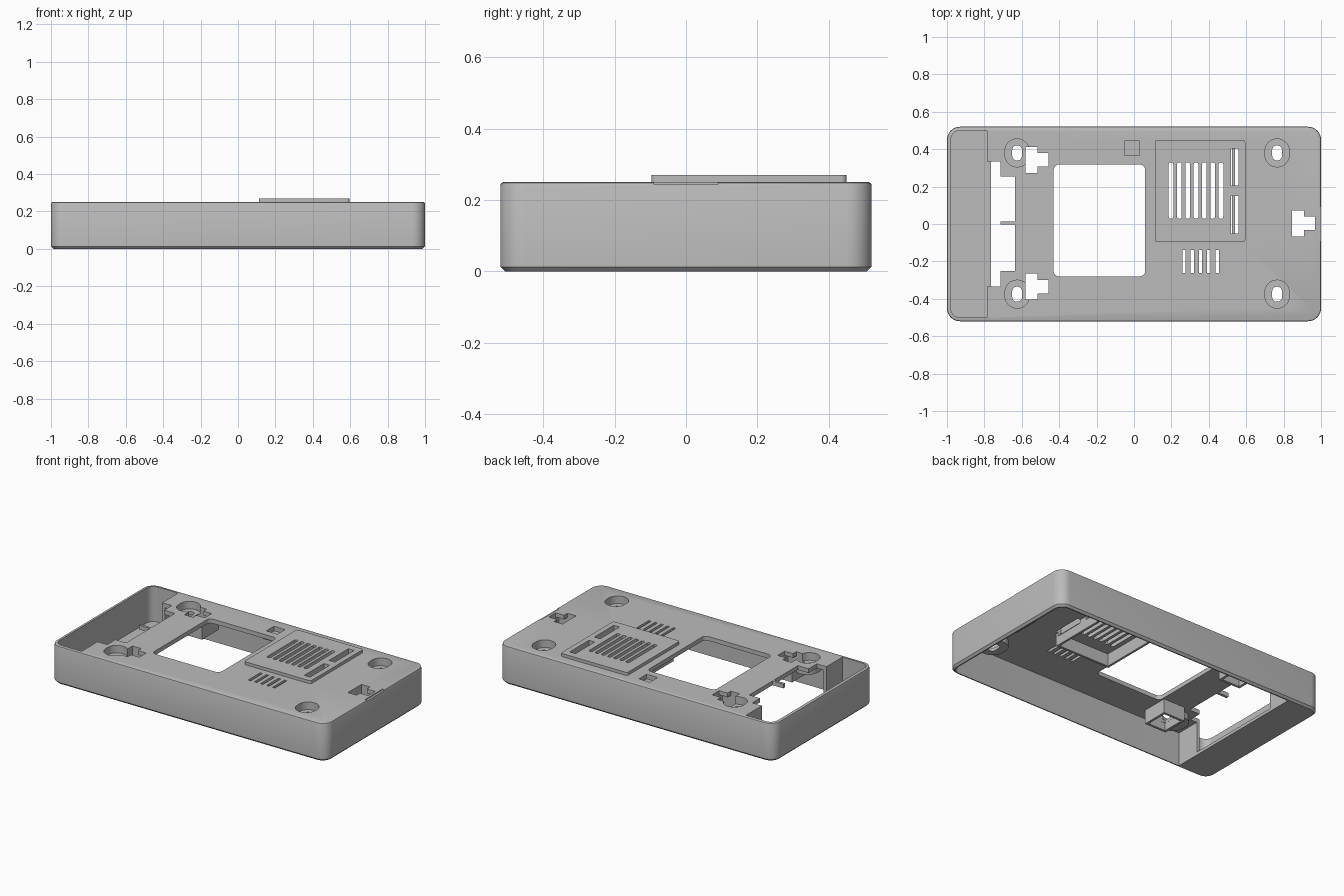
import bpy, bmesh, math

if "Cube" in bpy.data.objects:
    bpy.data.objects.remove(bpy.data.objects["Cube"], do_unlink=True)

grey = bpy.data.materials.new("casing_grey")
grey.use_nodes = True
grey.diffuse_color = (0.5, 0.5, 0.5, 1)
grey.node_tree.nodes["Principled BSDF"].inputs["Base Color"].default_value = (0.5, 0.5, 0.5, 1)


def prism(name, x0, x1, y0, y1, z0, z1, r=0, r_right=None, steps=6):
    """Upright box with rounded vertical corners; r on the -x side, r_right on the +x side."""
    rr = r if r_right is None else r_right
    corners = ((x1 - rr, y1 - rr, rr, 0), (x0 + r, y1 - r, r, 1),
               (x0 + r, y0 + r, r, 2), (x1 - rr, y0 + rr, rr, 3))
    bm = bmesh.new()
    ring = []
    for cx, cy, rad, quarter in corners:
        for i in range(steps + 1 if rad else 1):
            a = (quarter + i / steps) * math.pi / 2
            ring.append(bm.verts.new((cx + rad * math.cos(a), cy + rad * math.sin(a), z0)))
    face = bm.faces.new(ring)
    top = bmesh.ops.extrude_face_region(bm, geom=[face])["geom"]
    bmesh.ops.translate(bm, vec=(0, 0, z1 - z0),
                        verts=[v for v in top if isinstance(v, bmesh.types.BMVert)])
    bmesh.ops.remove_doubles(bm, verts=bm.verts, dist=1e-5)
    bmesh.ops.recalc_face_normals(bm, faces=bm.faces)
    mesh = bpy.data.meshes.new(name)
    bm.to_mesh(mesh)
    bm.free()
    mesh.materials.append(grey)
    obj = bpy.data.objects.new(name, mesh)
    bpy.context.collection.objects.link(obj)
    return obj


def soften(obj, z, width, segments):
    """Bevel the horizontal rim at height z."""
    bm = bmesh.new()
    bm.from_mesh(obj.data)
    rim = [e for e in bm.edges if all(abs(v.co.z - z) < 1e-4 for v in e.verts)]
    bmesh.ops.bevel(bm, geom=rim, offset=width, segments=segments, profile=0.5,
                    affect='EDGES', clamp_overlap=True)
    bm.to_mesh(obj.data)
    bm.free()


def combine(operation, *args, **kw):
    tool = prism("helper", *args, **kw)
    tool.hide_render = True
    mod = casing.modifiers.new("bool", 'BOOLEAN')
    mod.operation, mod.object, mod.solver = operation, tool, 'EXACT'
    bpy.context.view_layer.objects.active = casing
    bpy.ops.object.modifier_apply(modifier=mod.name)
    bpy.data.objects.remove(tool, do_unlink=True)


def cut(*args, **kw):
    combine('DIFFERENCE', *args, **kw)


def add(*args, **kw):
    combine('UNION', *args, **kw)


def frame(x0, x1, y0, y1, z0, z1, t):
    """Four thin walls hanging under the top plate."""
    add(x0, x0 + t, y0, y1, z0, z1)
    add(x1 - t, x1, y0, y1, z0, z1)
    add(x0 + t / 2, x1 - t / 2, y0, y0 + t, z0, z1)
    add(x0 + t / 2, x1 - t / 2, y1 - t, y1, z0, z1)


TOP, CEIL = 0.25, 0.222

# Outer body, underside cavity and end compartment
casing = prism("casing", -1, 1, -0.52, 0.52, 0, TOP, r=0.07, steps=8)
soften(casing, 0, 0.013, 1)
soften(casing, TOP, 0.008, 2)
cut(-0.765, 0.98, -0.5, 0.5, -0.1, CEIL, r=0, r_right=0.05)
cut(-0.98, -0.785, -0.5, 0.5, 0.02, 0.4, r=0.05, r_right=0)

# Cable opening through the divider and plate, with a central tab
cut(-0.8, -0.715, -0.335, 0.335, 0.02, 0.4)
for y0, y1 in ((-0.25, -0.003), (0.013, 0.255)):
    cut(-0.75, -0.637, y0, y1, 0.1, 0.4)

# Screw bosses, clip housings, vent chamber and raised grille pad
screws = [(x, y) for x in (-0.625, 0.765) for y in (-0.375, 0.38)]
for x, y in screws:
    add(x - 0.08, x + 0.08, y - 0.09, y + 0.09, 0.18, 0.235, r=0.079)
clips = ((-0.58, -0.335), (-0.58, 0.343), (0.845, 0.003))
for x, y in clips:
    frame(x - 0.017, x + 0.141, y - 0.088, y + 0.088, 0.13, 0.235, 0.016)
add(-0.065, 0.045, 0.35, 0.46, 0.2, 0.235)
frame(0.14, 0.54, -0.07, 0.43, 0.14, 0.235, 0.015)
add(0.112, 0.595, -0.097, 0.45, 0.235, 0.27, r=0.015)

# Screw recesses with slotted holes
for x, y in screws:
    cut(x - 0.065, x + 0.065, y - 0.075, y + 0.075, 0.2, 0.4, r=0.064)
    cut(x - 0.026, x + 0.026, y - 0.04, y + 0.04, 0.1, 0.3, r=0.024)

# T-shaped clip holes
for x, y in clips:
    cut(x, x + 0.063, y - 0.07, y + 0.07, 0.1, 0.4)
    cut(x + 0.03, x + 0.124, y - 0.036, y + 0.036, 0.1, 0.4)

# Main window and small square recess
cut(-0.43, 0.06, -0.28, 0.318, 0.1, 0.4, r=0.03)
cut(-0.05, 0.03, 0.365, 0.445, 0.22, 0.4)

# Grille slots, side slots and lower vents
for i in range(7):
    x = 0.198 + i * 0.0445
    cut(x - 0.0125, x + 0.0125, 0.028, 0.33, 0.19, 0.4, r=0.0115, steps=3)
for y0, y1 in ((-0.052, 0.15), (0.205, 0.405)):
    cut(0.518, 0.56, y0, y1, 0.2, 0.4)
for i in range(5):
    x = 0.267 + i * 0.0443
    cut(x - 0.009, x + 0.009, -0.263, -0.138, 0.19, 0.4)

# Shallow finger notch on the end rim
cut(0.985, 1.05, -0.09, 0.09, 0.244, 0.4)

bpy.ops.object.select_all(action='DESELECT')
casing.select_set(True)
bpy.context.view_layer.objects.active = casing
bpy.ops.object.shade_smooth_by_angle(angle=math.radians(30))
